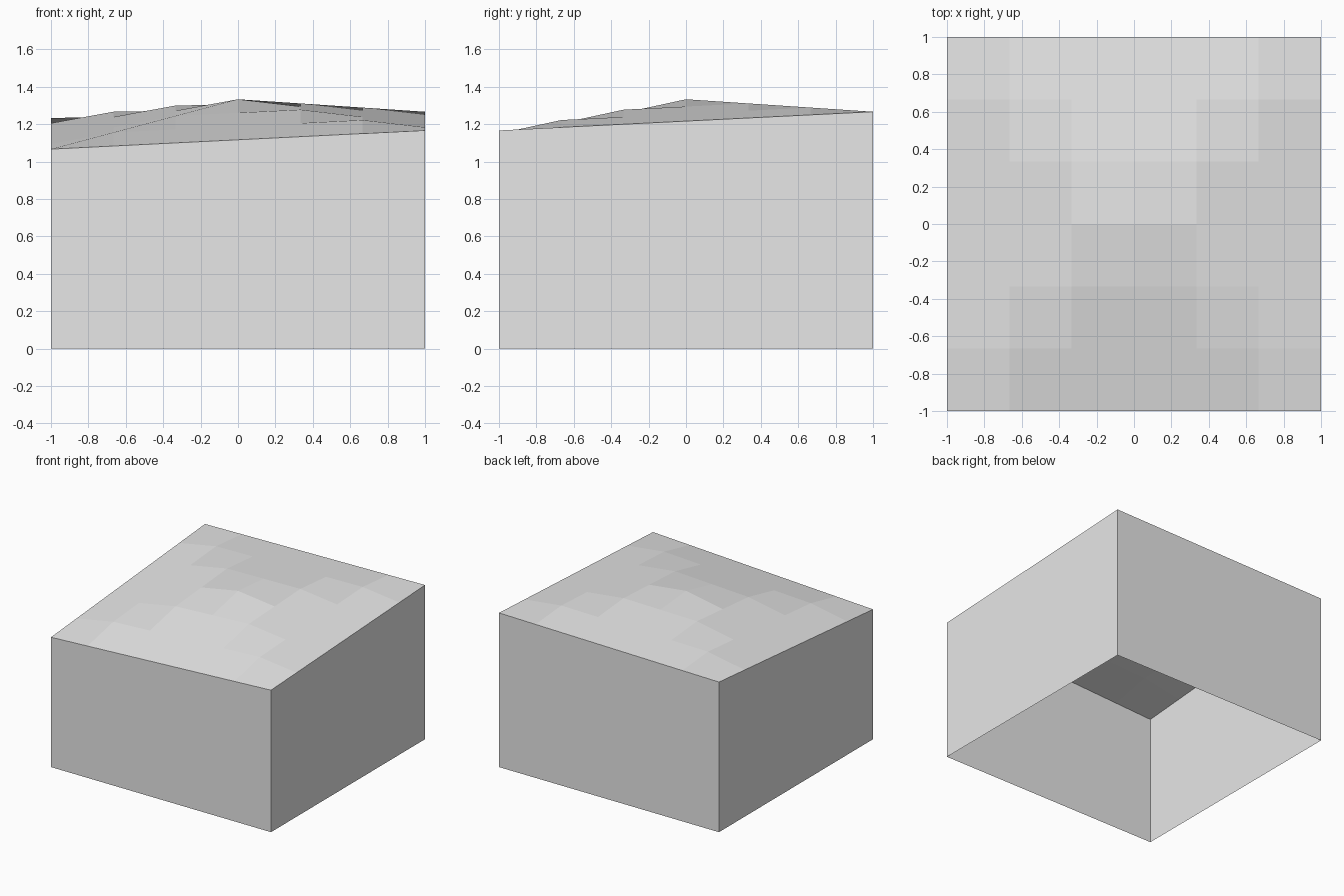
import bpy, bmesh

if "Cube" in bpy.data.objects:
    bpy.data.objects.remove(bpy.data.objects["Cube"])

# Corner heights of the roof surface and its central peak
SW, SE, NE, NW, PEAK = 1.0667, 1.1667, 1.2667, 1.2333, 1.3333
N = 6


def height(x, y):
    """Four sloping triangles that meet at the central peak."""
    r = max(abs(x), abs(y))
    if r < 1e-6:
        return PEAK
    u, v = x / r, y / r            # point projected out to the rim
    s, t = (u + 1) / 2, (v + 1) / 2
    rim = (SW * (1 - s) + SE * s) * (1 - t) + (NW * (1 - s) + NE * s) * t
    return PEAK + (rim - PEAK) * r


def finish(bm, name, mat):
    me = bpy.data.meshes.new(name)
    bm.to_mesh(me)
    bm.free()
    me.materials.append(mat)
    ob = bpy.data.objects.new(name, me)
    bpy.context.collection.objects.link(ob)


grey = bpy.data.materials.new("light grey")
grey.diffuse_color = (0.8, 0.8, 0.8, 1)
grey.use_nodes = True
grey.node_tree.nodes["Principled BSDF"].inputs["Base Color"].default_value = grey.diffuse_color

# Faceted top surface: a grid of flat quads
bm = bmesh.new()
grid = []
for j in range(N + 1):
    y = -1 + 2 * j / N
    xs = [-1 + 2 * i / N for i in range(N + 1)]
    grid.append([bm.verts.new((x, y, height(x, y))) for x in xs])
for j in range(N):
    for i in range(N):
        bm.faces.new((grid[j][i], grid[j][i + 1], grid[j + 1][i + 1], grid[j + 1][i]))
finish(bm, "top_surface", grey)

# Four side walls, open underneath
bm = bmesh.new()
corners = [(-1, -1), (1, -1), (1, 1), (-1, 1)]
low = [bm.verts.new((x, y, 0)) for x, y in corners]
high = [bm.verts.new((x, y, height(x, y))) for x, y in corners]
for k in range(4):
    n = (k + 1) % 4
    bm.faces.new((low[k], low[n], high[n], high[k]))
finish(bm, "side_walls", grey)
